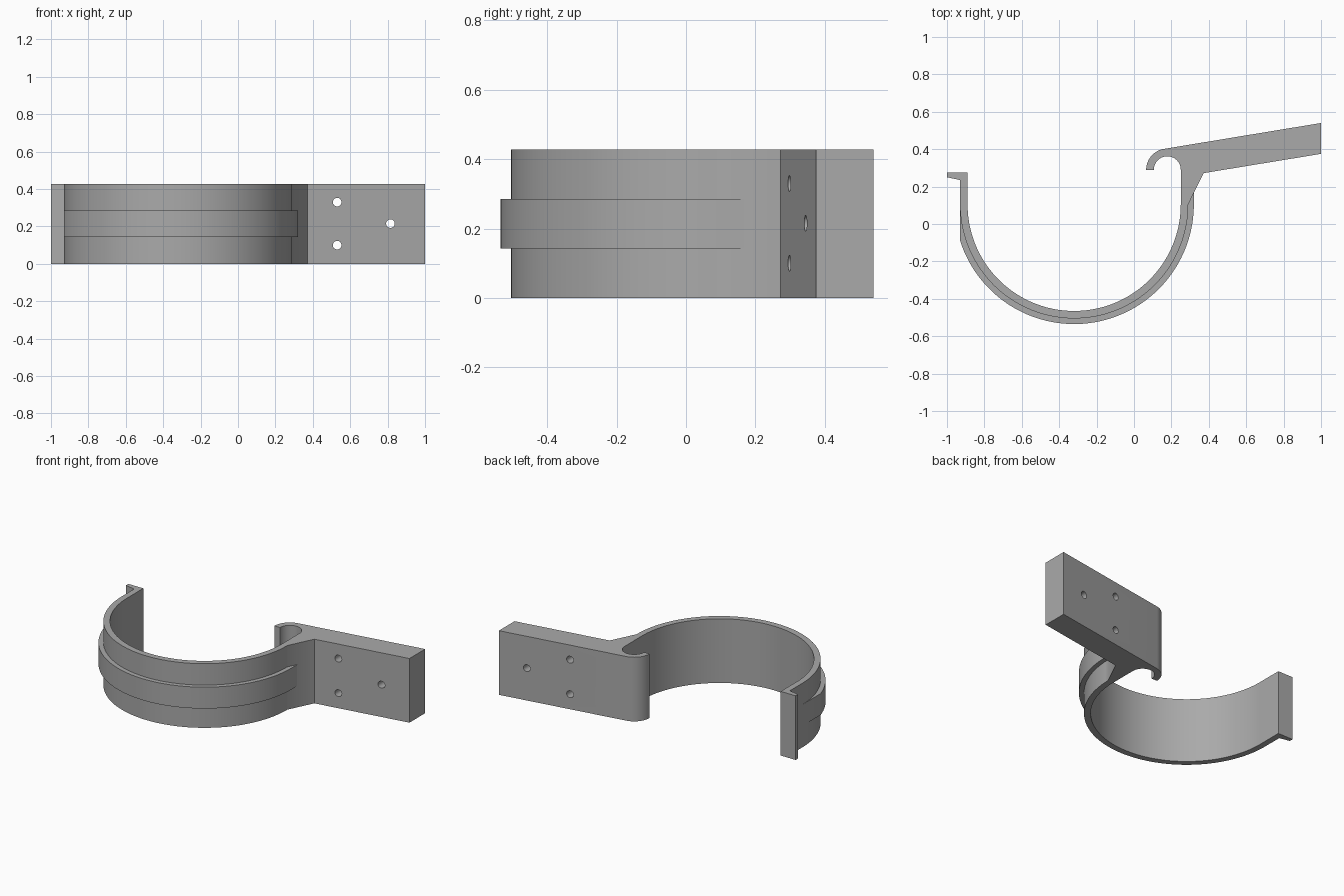
import bpy
import bmesh
from math import cos, sin, radians, sqrt

cube = bpy.data.objects.get("Cube")
if cube:
    bpy.data.objects.remove(cube, do_unlink=True)

HEIGHT = 0.427
CX, CY = -0.32, 0.105             # centre of the half ring
R_IN, R_OUT, R_RIB = 0.57, 0.61, 0.64
HX, HY = 0.178, 0.29              # centre of the small hook

grey = bpy.data.materials.new("plain grey")
grey.use_nodes = True
GREY = (0.4, 0.4, 0.4, 1)
grey.diffuse_color = GREY
grey.node_tree.nodes["Principled BSDF"].inputs["Base Color"].default_value = GREY


def arc(cx, cy, r, start, end, steps):
    angles = [radians(start + (end - start) * i / steps) for i in range(steps + 1)]
    return [(cx + r * cos(a), cy + r * sin(a)) for a in angles]


def extrude_profile(name, points, z0, z1):
    """Raise a closed plan outline into a solid."""
    bm = bmesh.new()
    face = bm.faces.new([bm.verts.new((x, y, z0)) for x, y in points])
    result = bmesh.ops.extrude_face_region(bm, geom=[face])
    top = [v for v in result["geom"] if isinstance(v, bmesh.types.BMVert)]
    bmesh.ops.translate(bm, verts=top, vec=(0, 0, z1 - z0))
    bmesh.ops.recalc_face_normals(bm, faces=bm.faces)
    mesh = bpy.data.meshes.new(name)
    bm.to_mesh(mesh)
    bm.free()
    mesh.materials.append(grey)
    obj = bpy.data.objects.new(name, mesh)
    bpy.context.collection.objects.link(obj)
    return obj


def activate(obj):
    bpy.ops.object.select_all(action="DESELECT")
    obj.select_set(True)
    bpy.context.view_layer.objects.active = obj


# Clamp body: lipped end, half ring, hook and mounting plate in one outline
outline = [(-0.89, 0.275), (-1, 0.275), (-1, 0.25), (-0.93, 0.235)]
outline += arc(CX, CY, R_OUT, 180, 360, 72)
outline += [(0.372, 0.272), (1, 0.375), (1, 0.54)]
outline += arc(HX, HY, 0.113, 99.5, 180, 16)
outline += arc(HX, HY, 0.072, 180, 0, 28)
outline += arc(CX, CY, R_IN, 360, 180, 72)
body = extrude_profile("clamp_body", outline, 0, HEIGHT)

# Screw holes through the mounting plate
for x, z in [(0.53, 0.33), (0.53, 0.1), (0.815, 0.215)]:
    bpy.ops.mesh.primitive_cylinder_add(vertices=32, radius=0.023, depth=1,
                                        location=(x, 0.4, z),
                                        rotation=(radians(90), 0, 0))
    cutter = bpy.context.object
    cutter.name = "screw_hole_cutter"
    cutter.hide_render = True
    cutter.data.materials.append(grey)
    activate(body)
    cut = body.modifiers.new("screw hole", "BOOLEAN")
    cut.operation = "DIFFERENCE"
    cut.solver = "EXACT"
    cut.object = cutter
    bpy.ops.object.modifier_apply(modifier=cut.name)
    bpy.data.objects.remove(cutter, do_unlink=True)

# Raised middle rib, trimmed flush with the straight left side of the body
trim_y = CY - sqrt(R_RIB ** 2 - R_OUT ** 2)
rib_outline = [(CX - R_OUT, CY), (CX - R_OUT, trim_y)]
rib_outline += arc(CX, CY, R_RIB, 198, 360, 66)
rib_outline += [(CX + R_RIB, 0.165), (0.275, 0.165)]
rib_outline += arc(CX, CY, 0.59, 360, 180, 72)
rib = extrude_profile("middle_rib", rib_outline, HEIGHT / 3, HEIGHT * 2 / 3)

for obj in (body, rib):
    activate(obj)
    bpy.ops.object.shade_smooth_by_angle(angle=radians(25))
